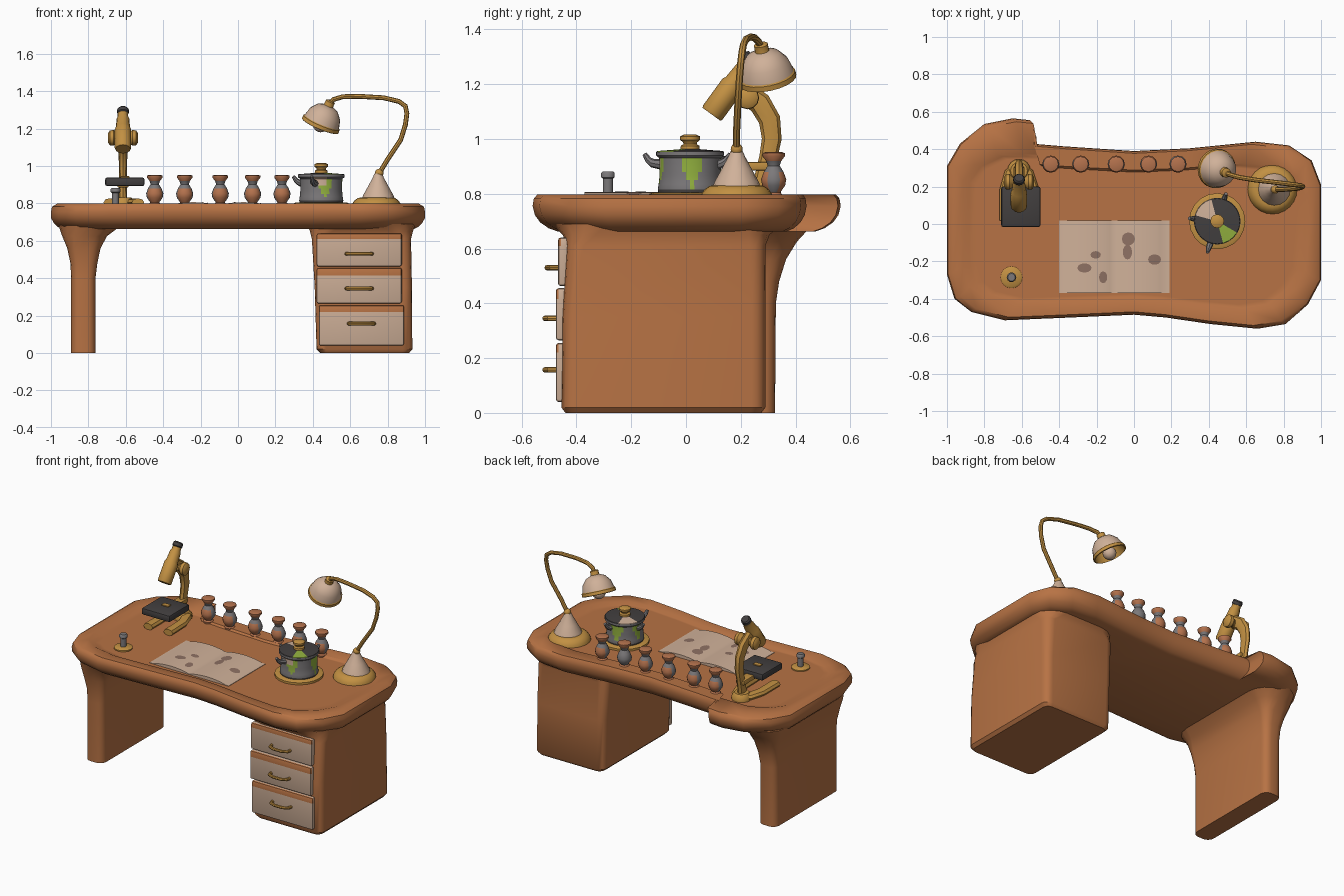
import bpy, bmesh
from math import pi, sin, cos, atan2, radians
from mathutils import Vector

cube = bpy.data.objects.get("Cube")
if cube:
    bpy.data.objects.remove(cube, do_unlink=True)


def material(name, r, g, b):
    m = bpy.data.materials.new(name)
    m.use_nodes = True
    m.diffuse_color = (r, g, b, 1)
    m.node_tree.nodes["Principled BSDF"].inputs["Base Color"].default_value = (r, g, b, 1)
    return m


WOOD = material("orange wood", .475, .17, .058)
BEIGE = material("beige", .63, .44, .32)
GOLD = material("gold", .54, .28, .055)
DARK = material("dark grey", .055, .05, .05)
GREY = material("mid grey", .2, .19, .195)
GREEN = material("lime green", .29, .44, .05)
SPOT = material("brown stain", .27, .165, .125)
CLAY = material("terracotta", .46, .17, .075)
made = []


def finish(name, bm, mats, pick=None):
    bmesh.ops.recalc_face_normals(bm, faces=bm.faces)
    if pick:
        for f in bm.faces:
            f.material_index = pick(f.calc_center_median())
    me = bpy.data.meshes.new(name)
    bm.to_mesh(me)
    bm.free()
    for m in mats:
        me.materials.append(m)
    ob = bpy.data.objects.new(name, me)
    bpy.context.collection.objects.link(ob)
    made.append(ob)
    return ob


def loft(name, rings, *mats, pick=None, loop=False):
    """Skin a stack of equal-length rings; cap the ends or join them in a loop."""
    bm = bmesh.new()
    vs = [[bm.verts.new(p) for p in ring] for ring in rings]
    n = len(vs[0])
    if loop:
        vs.append(vs[0])
    for a, b in zip(vs, vs[1:]):
        for i in range(n):
            j = (i + 1) % n
            bm.faces.new((a[i], a[j], b[j], b[i]))
    if not loop:
        bm.faces.new(vs[0][::-1])
        bm.faces.new(vs[-1])
    return finish(name, bm, mats, pick)


def spin(name, profile, loc, *mats, axis=(0, 0, 1), n=16, pick=None, loop=False):
    """Turn a (radius, height) profile round an axis."""
    q = Vector((0, 0, 1)).rotation_difference(Vector(axis))
    rings = [[Vector(loc) + q @ Vector((r * cos(2 * pi * i / n), r * sin(2 * pi * i / n), h))
              for i in range(n)] for r, h in profile]
    return loft(name, rings, *mats, pick=pick, loop=loop)


def sweep(name, path, radii, normal, mat, flat=1, n=8):
    """Sweep an oval section along a roughly planar path."""
    pts = [Vector(p) for p in path]
    rings = []
    for k, p in enumerate(pts):
        t = (pts[min(k + 1, len(pts) - 1)] - pts[max(k - 1, 0)]).normalized()
        u = t.cross(Vector(normal)).normalized()
        v = u.cross(t)
        r = radii[k] if isinstance(radii, list) else radii
        rings.append([p + u * r * cos(2 * pi * i / n) + v * r * flat * sin(2 * pi * i / n) for i in range(n)])
    return loft(name, rings, mat)


def box(name, size, loc, *mats, bevel=.01, worn=None):
    """Bevelled box; the front above the worn height takes the second material."""
    bm = bmesh.new()
    bmesh.ops.create_cube(bm, size=1)
    bmesh.ops.scale(bm, vec=size, verts=bm.verts)
    bmesh.ops.bevel(bm, geom=bm.edges[:], offset=bevel, segments=2, profile=.5, affect='EDGES')
    pick = None
    if worn is not None:
        cut = worn - loc[2]
        bmesh.ops.bisect_plane(bm, geom=bm.verts[:] + bm.edges[:] + bm.faces[:],
                               plane_co=(0, 0, cut), plane_no=(0, 0, 1))
        pick = lambda c: int(c.z > cut and c.y < -.008)
    ob = finish(name, bm, mats, pick)
    ob.location = loc
    return ob


def rounded(x0, x1, y0, y1, z, r):
    """Rounded rectangle ring."""
    corners = [(x1 - r, y1 - r), (x0 + r, y1 - r), (x0 + r, y0 + r), (x1 - r, y0 + r)]
    return [Vector((cx + r * cos(a), cy + r * sin(a), z)) for k, (cx, cy) in enumerate(corners)
            for a in [(k + s / 4) * pi / 2 for s in range(5)]]


def ball(r, c, n=8):
    return [(max(r * sin(pi * k / n), .001), c - r * cos(pi * k / n)) for k in range(n + 1)]


# Desk top: wavy outline, raised rim and sunken work surface
outline = [(-1, .31), (-.93, .43), (-.8, .535), (-.65, .565), (-.555, .555), (-.55, .43), (-.37, .415),
           (0, .39), (.3, .405), (.65, .44), (.83, .42), (.95, .34), (1, .21), (1, -.3), (.93, -.43),
           (.81, -.535), (.66, -.56), (.41, -.535), (.17, -.5), (0, -.485), (-.34, -.5), (-.69, -.515),
           (-.87, -.47), (-.96, -.4), (-1, -.27)]


def edge(sx, sy, z):
    return [(x * sx, y * sy, z) for x, y in outline]


def inner(s, z):
    return [(x * .88 * s, (min(y * .71, .36) if y > 0 else y * .8) * s, z) for x, y in outline]


loft("desk_top", [edge(.94, .84, .663), edge(.965, .895, .674), edge(.985, .95, .695), edge(1, .985, .722),
                  edge(1, 1, .755), edge(.994, .992, .782), edge(.968, .968, .798), inner(1.04, .797),
                  inner(1, .785), inner(.96, .785)], WOOD)

# Side leg and drawer cabinet, both flaring into the top
loft("side_leg", [rounded(*r) for r in [
    (-.892, -.762, -.36, .325, 0, .045), (-.892, -.762, -.36, .328, .4, .045),
    (-.896, -.752, -.365, .34, .48, .05), (-.913, -.735, -.38, .365, .56, .06),
    (-.94, -.7, -.4, .405, .625, .1), (-.96, -.62, -.43, .46, .685, .16)]], WOOD)
loft("cabinet", [rounded(*r) for r in [
    (.44, .915, -.44, .275, 0, .04), (.42, .932, -.455, .29, .02, .05), (.41, .93, -.45, .29, .35, .05),
    (.395, .925, -.435, .29, .61, .06), (.385, .935, -.45, .305, .65, .12), (.37, .95, -.49, .35, .69, .2)]], WOOD)

# Drawers with worn top edges and bent handles
for k, (x, z0, z1, worn, hz) in enumerate([(.66, .04, .255, .22, .157), (.648, .265, .455, .415, .345),
                                           (.648, .463, .64, .61, .53)]):
    y = -.455 + .008 * (k == 2)
    box(f"drawer_front_{k}", (.455, .04, z1 - z0), (x, y, (z0 + z1) / 2), BEIGE, WOOD, worn=worn)
    sweep(f"drawer_handle_{k}", [(x - .07, y - .01, hz), (x - .065, y - .045, hz), (x - .03, y - .06, hz),
          (x + .03, y - .06, hz), (x + .065, y - .045, hz), (x + .07, y - .01, hz)], .01, (0, 0, 1), GOLD)

# Open book with stains lying on its curved pages
cx, cy = -.105, -.175


def page(x, lift=0):
    t = abs(x - cx) / .295
    return .788 + .018 * sin(pi * min(t * 1.1, 1)) ** .7 + lift


bm = bmesh.new()
rows = []
for i in range(25):
    x = cx - .295 + .59 * i / 24
    rows.append([bm.verts.new((x, cy + sy * .195, z)) for sy, z in
                 ((-1, .784), (1, .784), (1, page(x)), (-1, page(x)))])
for a, b in zip(rows, rows[1:]):
    for i in range(4):
        bm.faces.new((a[i], a[i - 1], b[i - 1], b[i]))
bm.faces.new(rows[0])
bm.faces.new(rows[-1])
finish("open_book", bm, [BEIGE])
for k, (x, y, rx, ry) in enumerate([(-.03, -.08, .035, .035), (-.035, -.15, .025, .04), (.11, -.19, .035, .028),
                                    (-.265, -.235, .038, .025), (-.165, -.285, .022, .032), (-.205, -.165, .028, .02)]):
    loft(f"book_stain_{k}", [[(x + s * rx * cos(a), y + s * ry * sin(a), page(x + s * rx * cos(a), .002))
         for a in [2 * pi * i / 12 for i in range(12)]] for s in (1, .5, .05)], SPOT)

# Row of vases with grey necks and grey glaze on the sides of the belly
vase = [(.03, 0), (.032, .012), (.024, .02), (.042, .045), (.046, .068), (.036, .095), (.022, .117),
        (.028, .135), (.041, .152), (.041, .163), (.03, .167)]
for k, x in enumerate([-.445, -.285, -.095, .078, .235, .4]):
    def glaze(c):
        a = atan2(c.y - .32, c.x - x)
        belly = .805 < c.z < .88 and (cos(2 * a) > .4 or (k == 4 and a > 0))
        return int(belly or .88 < c.z < .915)
    spin(f"vase_{k}", vase, (x, .32, .785), CLAY, GREY, n=12, pick=glaze)

# Small post on a disc
spin("post_disc", [(.058, 0), (.058, .008), (.05, .014)], (-.655, -.285, .785), GOLD)
spin("post", [(.019, .01), (.019, .07), (.026, .075), (.026, .09), (.02, .097)], (-.655, -.285, .785), GREY, n=10)

# Cooking pot on a gold plate, with green drips and a beige splash
px, py = .445, .015
spin("pot_plate", [(.15, 0), (.15, .014), (.135, .02)], (px, py, .785), GOLD, n=20)


def drips(c):
    a = atan2(c.y - py, c.x - px)
    width = min((c.z - .82) * 4.5, .36)
    if c.z < .812:
        return 1
    if .9 < c.z < .945 and -2.1 < a < -1.3:
        return 3
    return 2 if c.z < .925 and any(abs(a - d) < width for d in (.05, -1.35, 1.7, 3)) else 0


spin("pot_body", [(.115, .012), (.118, .03), (.115, .05), (.113, .065), (.112, .08), (.112, .095), (.112, .11),
                  (.112, .125), (.113, .145), (.124, .155), (.124, .168)], (px, py, .785),
     GREY, DARK, GREEN, BEIGE, n=48, pick=drips)


def splash(c):
    a = atan2(c.y - py, c.x - px)
    return 1 if 1.9 < a < 2.8 else 2 if -1.2 < a < -.6 else 0


spin("pot_lid", [(.124, .165), (.121, .171), (.08, .174), (.03, .178)], (px, py, .785), DARK, BEIGE, GREEN,
     n=24, pick=splash)
spin("lid_knob", [(.035, .174), (.034, .19), (.024, .196), (.026, .203), (.037, .212), (.037, .224), (.022, .231)],
     (px, py, .785), GOLD, n=12)
for name, dx, dy, reach in (("front", -.3, -.95, .175), ("back", .3, .95, .155), ("side", -1, .1, .15)):
    sweep(f"pot_{name}_handle", [(px + dx * d, py + dy * d, z) for d, z in
          ((.1, .905), (reach - .03, .912), (reach - .015, .923), (reach, .945))],
          [.02, .016, .013, .009], (dy, -dx, 0), GREY)

# Desk lamp: base, curved stem and tilted shade with a gold lining
lx, ly = .74, .185
spin("lamp_base", [(.132, 0), (.128, .016), (.116, .032), (.1, .043), (.085, .046)], (lx, ly, .785), GOLD, n=24)
spin("lamp_cone", [(.087, .042), (.08, .06), (.055, .105), (.03, .152), (.02, .175)], (lx + .01, ly, .785), BEIGE)
spin("lamp_joint", ball(.023, 0), (lx + .015, ly, .962), GOLD, n=10)
sweep("lamp_stem", [(.755, .185, .96), (.8, .185, 1.035), (.87, .19, 1.14), (.895, .195, 1.22), (.903, .2, 1.28),
                    (.895, .205, 1.32), (.86, .21, 1.345), (.78, .22, 1.364), (.65, .235, 1.372),
                    (.56, .25, 1.37), (.51, .265, 1.355), (.49, .275, 1.33)], .013, (0, 1, 0), GOLD)
head, down = (.49, .275, 1.335), (-.055, .025, -.13)
spin("shade_cap", [(.018, -.015), (.026, -.01), (.026, .012), (.03, .025)], head, GOLD, axis=down, n=12)
spin("lamp_shade", [(.026, .015), (.06, .03), (.088, .065), (.1, .11), (.094, .11), (.08, .065), (.05, .038),
                    (.01, .03)], head, BEIGE, axis=down, n=20)
spin("shade_rim", [(.099, .108), (.105, .113), (.107, .132), (.1, .135), (.09, .105), (.078, .07)],
     head, GOLD, axis=down, n=20, loop=True)
spin("lamp_bulb", ball(.042, .125), head, BEIGE, axis=down, n=12)

# Microscope: forked foot, curved arm, stage and slanted tube
mx = -.615
sweep("microscope_foot", [(mx - .07, .02, .805), (mx - .07, .18, .805), (mx - .045, .27, .805), (mx, .305, .805),
      (mx + .045, .27, .805), (mx + .075, .18, .805), (mx + .08, .02, .805)], .034, (0, 0, 1), GOLD, flat=.65)
spin("microscope_heel", [(.062, 0), (.062, .025), (.045, .045)], (mx, .285, .785), GOLD)
sweep("microscope_arm", [(mx, .275, .79), (mx, .285, .86), (mx, .3, .93), (mx, .313, 1), (mx, .305, 1.07),
      (mx, .27, 1.13), (mx, .2, 1.18)], [.04, .035, .033, .036, .04, .042, .04], (1, 0, 0), GOLD, flat=.6)
box("microscope_stage", (.21, .215, .045), (mx + .01, .092, .915), DARK)
box("stage_bracket", (.06, .14, .03), (mx, .235, .9), GOLD, bevel=.006)
box("stage_slide", (.05, .03, .008), (mx + .01, .1, .941), GOLD, bevel=.002)
slant = (0, .16, .22)
spin("microscope_tube", [(.04, 0), (.044, .008), (.044, .13), (.038, .14), (.034, .2), (.028, .215), (.028, .24)],
     (mx, .093, 1.09), GOLD, axis=slant, n=12)
spin("eyepiece", [(.022, .23), (.031, .24), (.031, .26), (.024, .268)], (mx, .09, 1.09), DARK, axis=slant, n=12)
spin("focus_knob", [(.025, -.08), (.04, -.07), (.042, -.05), (.024, -.03), (.024, .03), (.042, .05),
                    (.04, .07), (.025, .08)], (mx, .225, 1.15), GOLD, axis=(1, 0, 0), n=12)

# Smooth shading with crisp edges
bpy.ops.object.select_all(action='DESELECT')
for ob in made:
    ob.select_set(True)
bpy.context.view_layer.objects.active = made[0]
bpy.ops.object.shade_smooth_by_angle(angle=radians(40))
